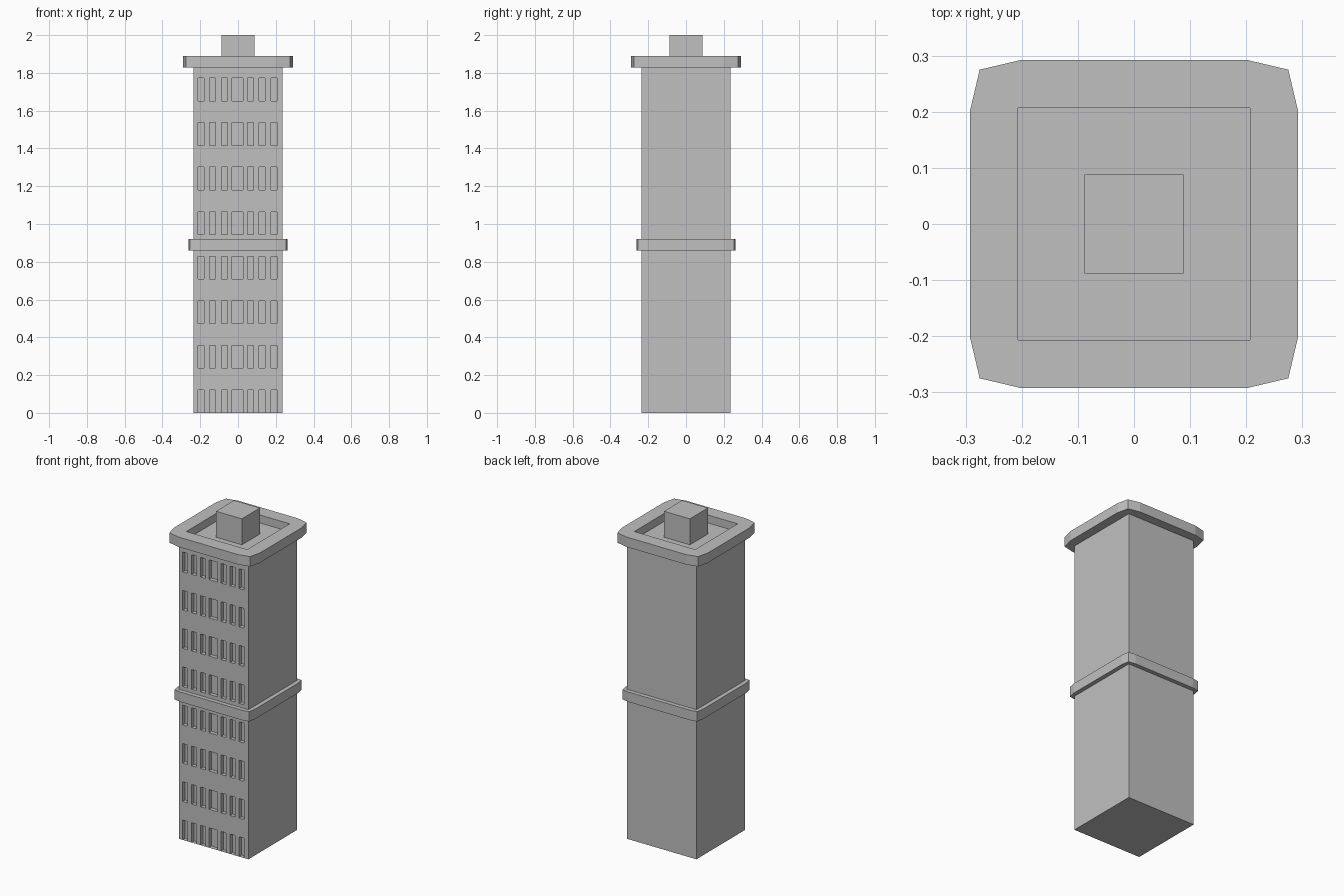
import bpy
import bmesh
from mathutils import Matrix, Vector

if "Cube" in bpy.data.objects:
    bpy.data.objects.remove(bpy.data.objects["Cube"], do_unlink=True)

# Single stone colour
stone = bpy.data.materials.new("grey_stone")
stone.use_nodes = True
colour = (0.53, 0.53, 0.53, 1)
stone.diffuse_color = colour
stone.node_tree.nodes["Principled BSDF"].inputs["Base Color"].default_value = colour


def add_box(bm, low, high):
    low, high = Vector(low), Vector(high)
    matrix = Matrix.Translation((low + high) / 2) @ Matrix.Diagonal((*(high - low), 1))
    bmesh.ops.create_cube(bm, size=1, matrix=matrix)


def finish(name, bm):
    bmesh.ops.recalc_face_normals(bm, faces=bm.faces)
    mesh = bpy.data.meshes.new(name)
    bm.to_mesh(mesh)
    bm.free()
    mesh.materials.append(stone)
    obj = bpy.data.objects.new(name, mesh)
    bpy.context.collection.objects.link(obj)
    return obj


def box(name, half, bottom, top):
    bm = bmesh.new()
    add_box(bm, (-half, -half, bottom), (half, half, top))
    return finish(name, bm)


def ledge(name, half, corner, flat, hole, bottom, top):
    """Square ring whose outer corners are softened by two shallow facets."""
    bm = bmesh.new()
    layers = []
    for z in (bottom, top):
        corners = []
        for k in range(4):
            turn = Matrix.Rotation(k * 1.5707963, 3, "Z")
            points = ((hole, hole), (half, flat), (corner, corner), (flat, half))
            corners.append([bm.verts.new(turn @ Vector((x, y, z))) for x, y in points])
        # Corner piece, then the straight strip to the next corner
        for k in range(4):
            here, after = corners[k], corners[(k + 1) % 4]
            bm.faces.new(here)
            bm.faces.new((here[0], here[3], after[1], after[0]))
        layers.append((
            [c[0] for c in corners],
            [v for c in corners for v in c[1:]],
        ))
    # Inner and outer walls
    for low, high in zip(*layers):
        n = len(low)
        for i in range(n):
            j = (i + 1) % n
            bm.faces.new((low[i], low[j], high[j], high[i]))
    return finish(name, bm)


# Tower shaft, ledges and rooftop block
half = 0.236
tower = box("tower_shaft", half, 0, 1.84)
ledge("middle_ledge", 0.262, 0.254, 0.21, 0.2, 0.86, 0.921)
ledge("roof_parapet", 0.292, 0.275, 0.203, 0.207, 1.828, 1.889)
box("rooftop_block", 0.088, 1.835, 2.0)

# Recessed front windows: a wide one flanked by three narrow ones each side
bm = bmesh.new()
for row in range(8):
    base = 0.001 + row * 0.2357
    for column in range(-3, 4):
        side = (column > 0) - (column < 0)
        centre = column * 0.0615 + side * 0.008 - 0.003
        width = 0.016 if column else 0.03
        add_box(bm, (centre - width, -half - 0.05, base),
                (centre + width, -half + 0.024, base + 0.121))
cutter = finish("window_cutter", bm)
cutter.hide_render = True

# Carve the windows, then discard the cutter
carve = tower.modifiers.new("windows", "BOOLEAN")
carve.operation = "DIFFERENCE"
carve.solver = "EXACT"
carve.object = cutter
depsgraph = bpy.context.evaluated_depsgraph_get()
carved = bpy.data.meshes.new_from_object(tower.evaluated_get(depsgraph))
tower.modifiers.clear()
tower.data = carved
bpy.data.objects.remove(cutter, do_unlink=True)
